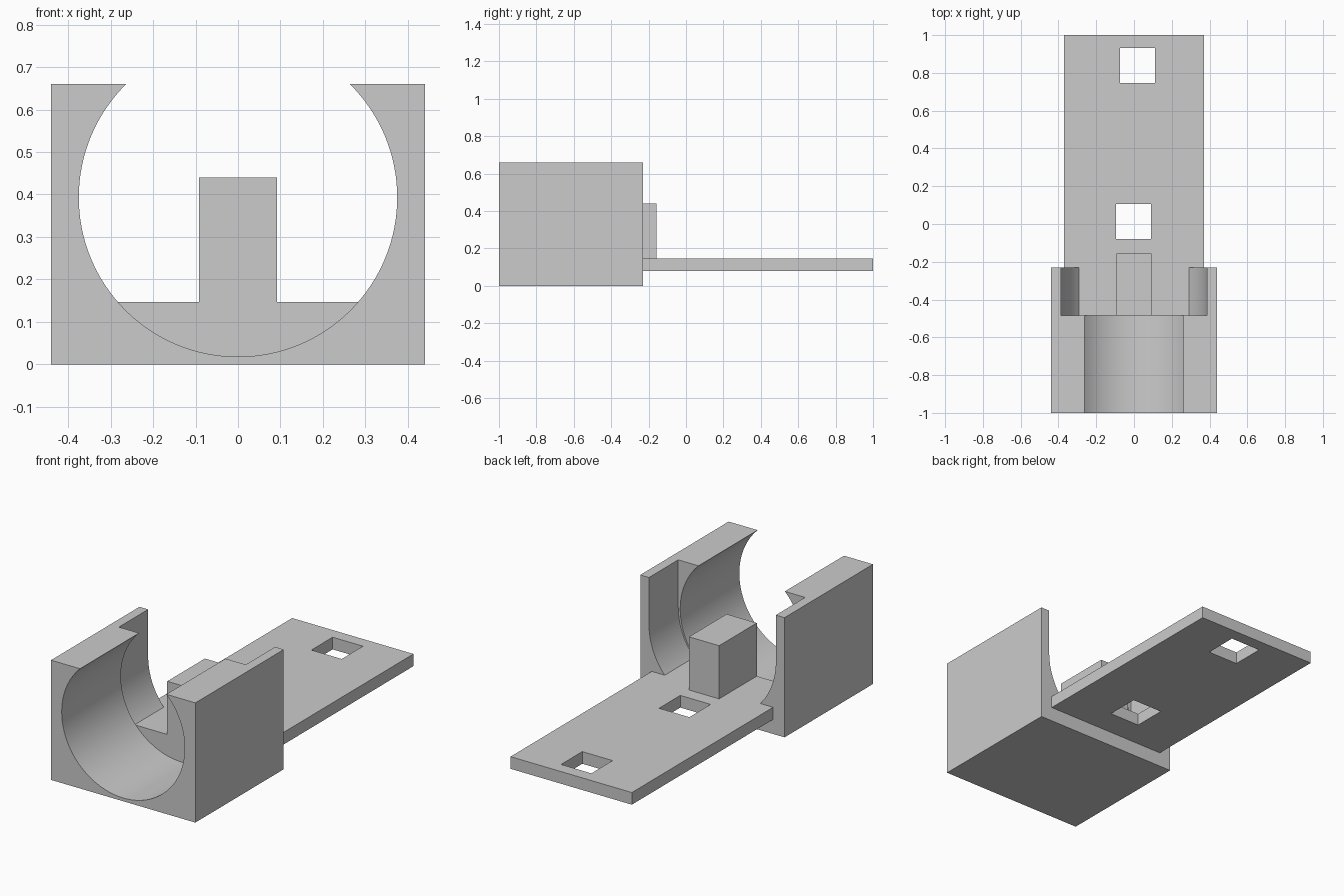
import bpy, bmesh
from math import sin, cos, asin, acos, pi

cube = bpy.data.objects.get("Cube")
if cube:
    bpy.data.objects.remove(cube, do_unlink=True)

grey = bpy.data.materials.new("plain_grey")
grey.use_nodes = True
grey.diffuse_color = (0.6, 0.6, 0.6, 1)
grey.node_tree.nodes["Principled BSDF"].inputs["Base Color"].default_value = (0.6, 0.6, 0.6, 1)

HALF, TOP, FLOOR = 0.44, 0.66, 0.147
FRONT, STEP, BACK = -1.0, -0.485, -0.23


def extrude_profile(name, points, y0, y1):
    """Solid made by sweeping an (x, z) outline from y0 to y1."""
    bm = bmesh.new()
    face = bm.faces.new([bm.verts.new((x, y0, z)) for x, z in points])
    moved = bmesh.ops.extrude_face_region(bm, geom=[face])["geom"]
    verts = [g for g in moved if isinstance(g, bmesh.types.BMVert)]
    bmesh.ops.translate(bm, verts=verts, vec=(0, y1 - y0, 0))
    bmesh.ops.recalc_face_normals(bm, faces=bm.faces)
    mesh = bpy.data.meshes.new(name)
    bm.to_mesh(mesh)
    bm.free()
    mesh.materials.append(grey)
    obj = bpy.data.objects.new(name, mesh)
    bpy.context.collection.objects.link(obj)
    return obj


def box(name, x0, x1, y0, y1, z0, z1):
    return extrude_profile(name, [(x0, z0), (x1, z0), (x1, z1), (x0, z1)], y0, y1)


def arc(radius, centre, a0, a1, steps):
    angles = [a0 + (a1 - a0) * i / steps for i in range(steps + 1)]
    return [(radius * cos(a), centre + radius * sin(a)) for a in angles]


def mirrored(half):
    """Close a right-hand outline with its mirror image."""
    return half + [(-x, z) for x, z in reversed(half)]


def smooth(obj):
    bpy.ops.object.select_all(action="DESELECT")
    obj.select_set(True)
    bpy.context.view_layer.objects.active = obj
    bpy.ops.object.shade_smooth_by_angle(angle=pi / 6)


# Front cradle: block with a round bore that breaks out at the top
R, C = 0.375, 0.393
lip = asin((TOP - C) / R)
bore = arc(R, C, lip, -pi / 2, 48)[:-1]
bottom = [(0, C - R)]
right = [(HALF, 0), (HALF, TOP)] + bore
outline = right + bottom + [(-x, z) for x, z in reversed(right)]
smooth(extrude_profile("front_cradle", outline, FRONT, STEP))

# Rear cradle: slightly wider slot with upright walls and a flat floor
R2, C2 = 0.387, 0.402
slot = arc(R2, C2, 0, asin((FLOOR - C2) / R2), 20)
outline = mirrored([(HALF, 0), (HALF, TOP), (R2, TOP)] + slot)
smooth(extrude_profile("rear_cradle", outline, STEP, BACK))

# Stop post standing on the floor
box("stop_post", -0.092, 0.092, STEP, -0.157, FLOOR, 0.44)

# Mounting plate with two square holes
plate = box("mounting_plate", -0.37, 0.37, BACK, 1.0, 0.08, FLOOR)
for x, y in ((-0.002, 0.013), (0.018, 0.838)):
    s = 0.0925
    cutter = box("hole_cutter", x - s, x + s, y - s, y + s, 0, 0.3)
    cutter.hide_render = True
    mod = plate.modifiers.new("hole", "BOOLEAN")
    mod.operation, mod.solver, mod.object = "DIFFERENCE", "EXACT", cutter
    bpy.ops.object.select_all(action="DESELECT")
    bpy.context.view_layer.objects.active = plate
    bpy.ops.object.modifier_apply(modifier=mod.name)
    bpy.data.objects.remove(cutter, do_unlink=True)
